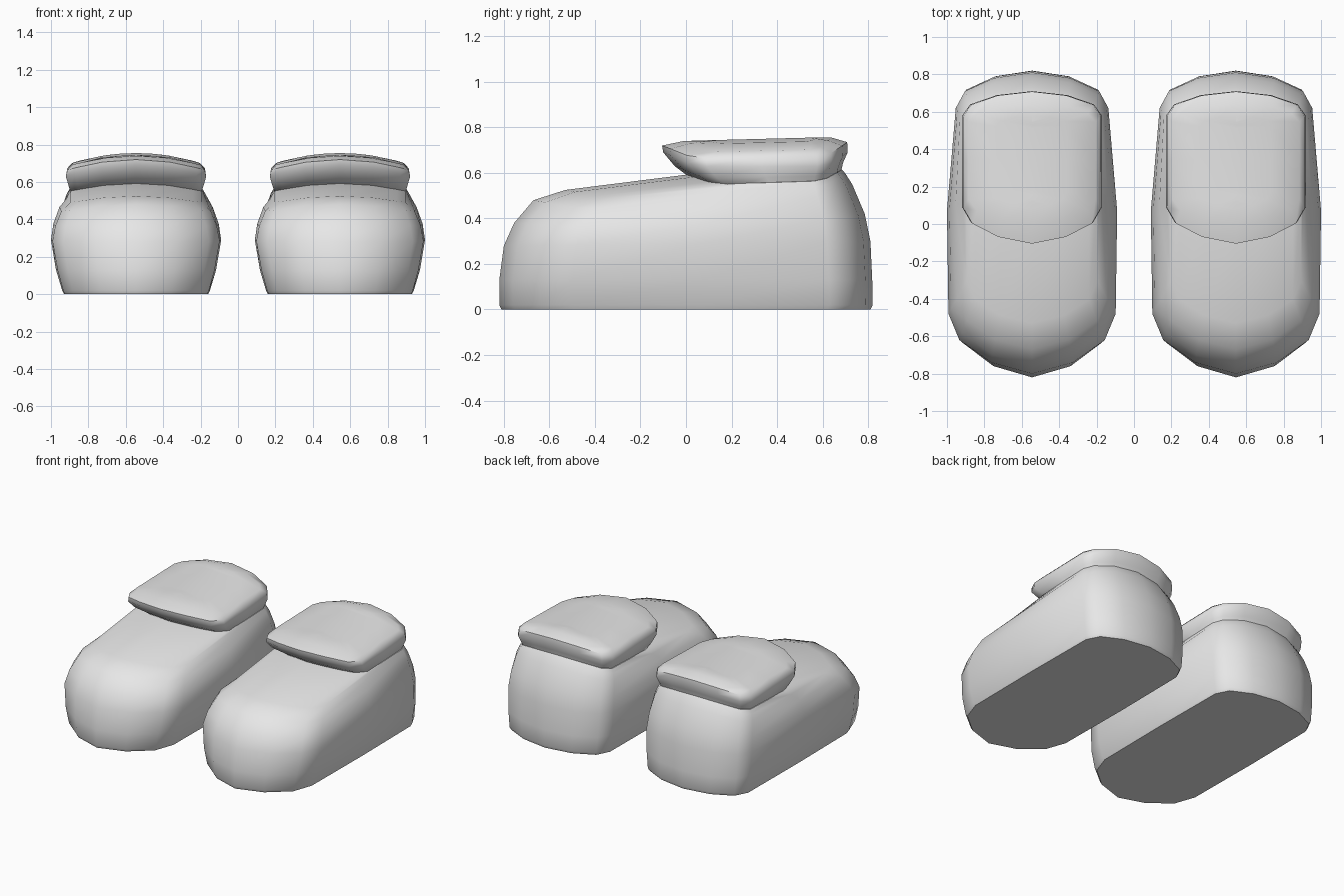
import bpy, bmesh, math

cube = bpy.data.objects.get("Cube")
if cube:
    bpy.data.objects.remove(cube)

grey = bpy.data.materials.new("plain grey")
grey.use_nodes = True
colour = (0.8, 0.8, 0.8, 1)
grey.diffuse_color = colour
grey.node_tree.nodes["Principled BSDF"].inputs["Base Color"].default_value = colour


def outline(wf, wm, wb, yf, yb, zf, zb, dome, fs, bs):
    """Closed rounded outline: front, middle and back half widths, front and
    back y and z, sideways dome drop, front and back corner depth scales."""
    half = [(0, yf)]
    half += [(wf * f, yf + d * fs) for f, d in ((.49, .06), (.87, .18), (1, .32))]
    half.append((wm, (yf + .32 * fs + yb - .19 * bs) / 2))
    half += [(wb * f, yb - d * bs) for f, d in ((1, .19), (.88, .10), (.5, .03))]
    half.append((0, yb))
    ring = half + [(-x, y) for x, y in half[-2:0:-1]]
    return [(x, y, zf + (zb - zf) * (y - yf) / (yb - yf) - dome * (x / .4) ** 2)
            for x, y in ring]


def loft(name, rings, x_offset):
    bm = bmesh.new()
    loops = [[bm.verts.new((x + x_offset, y, z)) for x, y, z in outline(*r)]
             for r in rings]
    n = len(loops[0])
    for a, b in zip(loops, loops[1:]):
        for i in range(n):
            j = (i + 1) % n
            bm.faces.new((a[i], a[j], b[j], b[i]))
    bm.faces.new(loops[0][::-1])
    if rings[-1][0] > 0:
        bm.faces.new(loops[-1])
    bmesh.ops.remove_doubles(bm, verts=bm.verts, dist=0.0005)
    bmesh.ops.recalc_face_normals(bm, faces=bm.faces)
    mesh = bpy.data.meshes.new(name)
    bm.to_mesh(mesh)
    bm.free()
    mesh.materials.append(grey)
    obj = bpy.data.objects.new(name, mesh)
    bpy.context.collection.objects.link(obj)
    bpy.ops.object.select_all(action='DESELECT')
    obj.select_set(True)
    bpy.context.view_layer.objects.active = obj
    bpy.ops.object.shade_smooth_by_angle(angle=math.radians(50))


# Sole edge, bulging sides, rounded toe and sloping vamp up to the ankle
body = [
    (.380, .385, .380, -.810, .810, .000, .000, .00, 1.0, 1.0),
    (.390, .395, .388, -.820, .820, .020, .020, .00, 1.0, 1.0),
    (.420, .428, .400, -.820, .818, .130, .130, .00, 1.0, 1.0),
    (.447, .455, .408, -.800, .810, .280, .300, .00, 1.0, 1.0),
    (.432, .442, .400, -.755, .785, .380, .420, .02, .95, .95),
    (.400, .410, .385, -.670, .730, .480, .550, .05, .85, .80),
    (.350, .372, .370, -.530, .700, .525, .597, .06, .70, .70),
    (.350, .355, .355, .000, .685, .592, .615, .06, .55, .65),
]

# Flared cuff with a domed top closing to a ridge
cuff = [
    (.345, .345, .345, .030, .680, .570, .600, .06, .55, .65),
    (.360, .360, .360, -.050, .690, .630, .645, .07, .58, .65),
    (.375, .375, .375, -.100, .710, .690, .690, .07, .60, .70),
    (.368, .368, .368, -.105, .708, .720, .735, .07, .60, .70),
    (.340, .340, .340, -.010, .640, .740, .755, .07, .45, .50),
    (.190, .190, .190, .080, .580, .743, .755, .07, .30, .30),
    (.000, .000, .000, .120, .550, .744, .755, .07, .20, .20),
]

for side, x in (("left", .545), ("right", -.545)):
    loft(side + "_shoe_body", body, x)
    loft(side + "_shoe_cuff", cuff, x)
